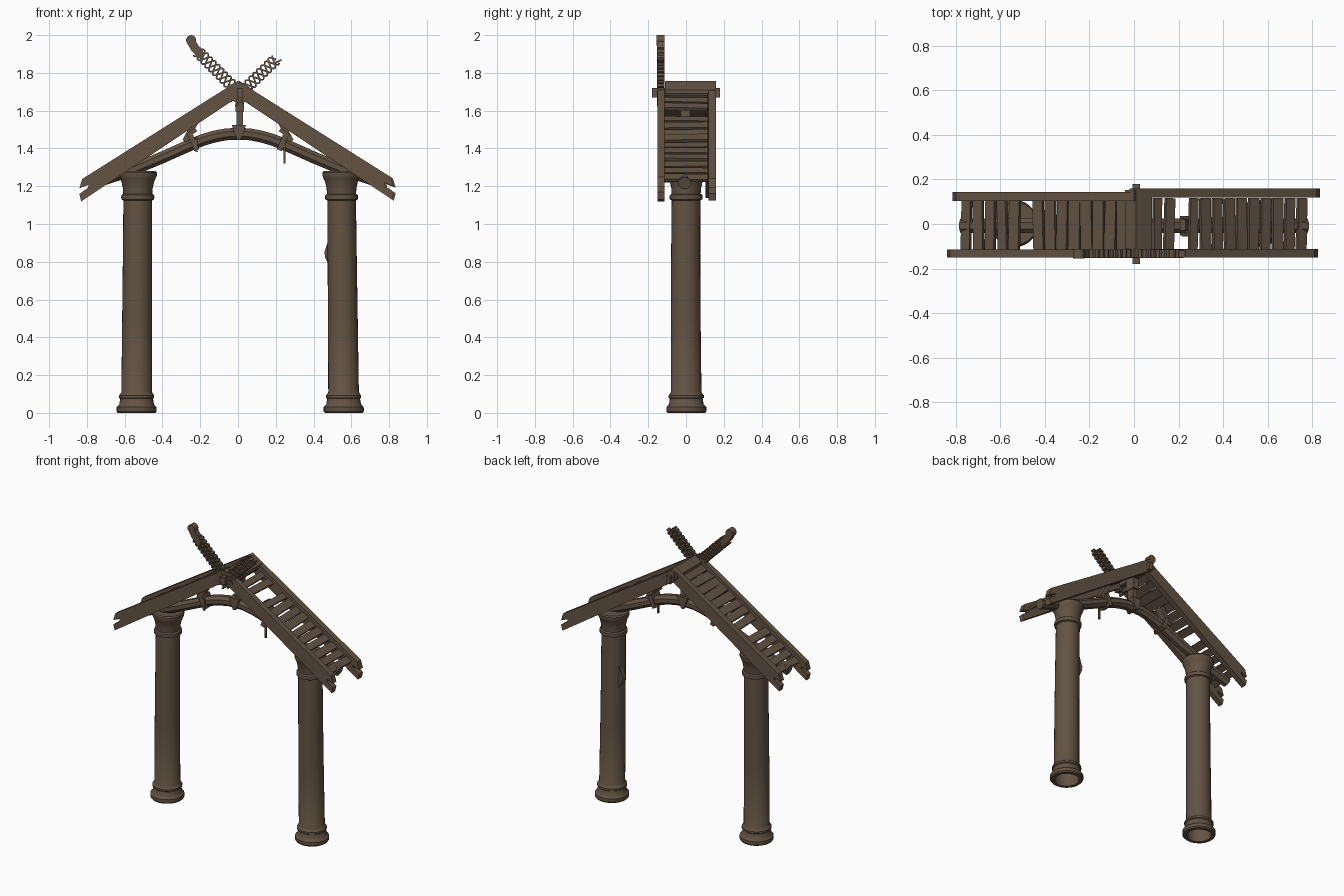
import bpy, bmesh, math, random
from mathutils import Vector, Matrix

if "Cube" in bpy.data.objects:
    bpy.data.objects.remove(bpy.data.objects["Cube"])

random.seed(4)
wood = bpy.data.materials.new("weathered_brown_wood")
wood.diffuse_color = (0.125, 0.087, 0.057, 1)
wood.use_nodes = True
wood.node_tree.nodes["Principled BSDF"].inputs["Base Color"].default_value = wood.diffuse_color


def finish(name, bm, smooth=False):
    bmesh.ops.recalc_face_normals(bm, faces=bm.faces)
    me = bpy.data.meshes.new(name)
    bm.to_mesh(me)
    bm.free()
    me.materials.append(wood)
    ob = bpy.data.objects.new(name, me)
    bpy.context.collection.objects.link(ob)
    if smooth:
        bpy.ops.object.select_all(action='DESELECT')
        ob.select_set(True)
        bpy.context.view_layer.objects.active = ob
        bpy.ops.object.shade_smooth_by_angle(angle=math.radians(35))
    return ob


def add_box(bm, c, size, tilt=0.0, yaw=0.0):
    m = (Matrix.Translation(c) @ Matrix.Rotation(tilt, 4, 'Y') @ Matrix.Rotation(yaw, 4, 'Z')
         @ Matrix.Diagonal((*size, 1)))
    bmesh.ops.create_cube(bm, size=1, matrix=m)


def box(name, c, size, tilt=0.0, yaw=0.0):
    bm = bmesh.new()
    add_box(bm, c, size, tilt, yaw)
    return finish(name, bm)


def prism(name, pts, y0, y1, y0b=None, y1b=None):
    """Extrude an x-z outline from y0 to y1."""
    bm = bmesh.new()
    f = [bm.verts.new((x, y0, z)) for x, z in pts]
    b = [bm.verts.new((x, y1, z)) for x, z in pts]
    bm.faces.new(f)
    bm.faces.new(b[::-1])
    for i in range(len(pts)):
        j = (i + 1) % len(pts)
        bm.faces.new((f[i], b[i], b[j], f[j]))
    return finish(name, bm)


def sweep(bm, path, ry, rn, n, y=0.0, phase=0.0):
    """Sweep an n-sided section along an x-z path."""
    rings = []
    for i, p in enumerate(path):
        a, b = path[max(i - 1, 0)], path[min(i + 1, len(path) - 1)]
        t = Vector((b[0] - a[0], b[1] - a[1])).normalized()
        ring = []
        for k in range(n):
            an = 2 * math.pi * k / n + phase
            u, v = rn * math.cos(an), ry * math.sin(an)
            ring.append(bm.verts.new((p[0] - t.y * u, y + v, p[1] + t.x * u)))
        rings.append(ring)
    for r, s in zip(rings, rings[1:]):
        for k in range(n):
            bm.faces.new((r[k], r[(k + 1) % n], s[(k + 1) % n], s[k]))
    bm.faces.new(rings[0])
    bm.faces.new(rings[-1][::-1])


# Columns: lathed profile, hollow underneath, slight lean
profile = [(0.078, 0.12), (0.078, 0.0), (0.1, 0.0), (0.106, 0.008), (0.106, 0.03), (0.099, 0.037),
           (0.092, 0.045), (0.087, 0.075), (0.093, 0.08), (0.093, 0.092), (0.087, 0.1),
           (0.081, 0.11), (0.079, 0.5), (0.077, 0.85), (0.076, 1.125), (0.086, 1.13),
           (0.088, 1.142), (0.086, 1.153), (0.077, 1.16), (0.079, 1.19), (0.087, 1.225),
           (0.096, 1.245), (0.1, 1.255), (0.1, 1.272), (0.094, 1.28)]


def column(name, x0, x1):
    bm = bmesh.new()
    n = 28
    rings = []
    for r, z in profile:
        cx = x0 + (x1 - x0) * z / 1.28
        cy = 0.002 - 0.004 * math.sin(z * 2.4)
        rings.append([bm.verts.new((cx + r * math.cos(2 * math.pi * k / n),
                                    cy + r * math.sin(2 * math.pi * k / n), z)) for k in range(n)])
    for r, s in zip(rings, rings[1:]):
        for k in range(n):
            bm.faces.new((r[k], r[(k + 1) % n], s[(k + 1) % n], s[k]))
    bm.faces.new(rings[-1])
    bm.faces.new(rings[0])
    return finish(name, bm, True)


column("left_column", -0.537, -0.53)
column("right_column", 0.56, 0.547)
# Splinter on the right column
prism("column_splinter", [(0.49, 0.95), (0.474, 0.9), (0.457, 0.85), (0.462, 0.82), (0.49, 0.76)],
      -0.005, 0.035)

# Arched tie beam running out under the eaves
half = [(0, 1.477), (0.06, 1.475), (0.12, 1.464), (0.18, 1.447), (0.24, 1.424),
        (0.4, 1.353), (0.57, 1.282), (0.775, 1.215)]
bm = bmesh.new()
sweep(bm, [(-x, z) for x, z in half[:0:-1]] + half, 0.036, 0.034, 8, -0.008, math.pi / 8)
finish("arch_beam", bm)

# Rafters with notched ends
for nm, s, y0, y1, e in (("front_left", -1, -0.15, -0.115, 0.84), ("front_right", 1, -0.15, -0.113, 0.825),
                         ("back_left", -1, 0.104, 0.143, 0.815), ("back_right", 1, 0.118, 0.16, 0.835)):
    top = lambda x: 1.758 - 0.63 * x
    low = lambda x: 1.672 - 0.665 * x
    mid = lambda x: 0.5 * (top(x) + low(x))
    pts = [(-0.02, 1.735), (0.0, top(0)), (e - 0.015, top(e - 0.015)), (e, top(e) - 0.04),
           (e - 0.05, mid(e - 0.05) + 0.005), (e - 0.045, mid(e - 0.045) - 0.01),
           (e, mid(e) - 0.012), (e - 0.01, low(e - 0.01)), (0, low(0)), (-0.02, 1.685)]
    prism(nm + "_rafter", [(s * x, z) for x, z in pts], y0, y1)

# Ridge pole and ridge cap
box("ridge_pole", (0.01, 0, 1.695), (0.032, 0.36, 0.05))
prism("ridge_cap", [(-0.04, 1.722), (0.008, 1.757), (0.08, 1.71), (0.08, 1.69), (0.008, 1.735),
                    (-0.04, 1.70)], -0.112, 0.153)

# Roof slats, some missing, slightly crooked
slope = math.atan(0.64)
for nm, s, skip in (("left", -1, (5,)), ("right", 1, (10,))):
    bm = bmesh.new()
    for i in range(14):
        x = 0.752 - i * 0.054
        if i in skip or x < 0.03:
            continue
        w = 0.057 if s < 0 and x < 0.42 else 0.05
        if s > 0 and x < 0.28:
            w = 0.044
        add_box(bm, (s * x, 0.0, 1.722 - 0.635 * x + random.uniform(-0.005, 0.005)),
                (w + random.uniform(-0.004, 0.004), 0.232, 0.018),
                s * slope + random.uniform(-0.06, 0.06), random.uniform(-0.035, 0.035))
    finish(nm + "_roof_slats", bm)

# King post with its flared foot
box("king_post", (0.01, -0.005, 1.59), (0.034, 0.05, 0.22))
box("king_post_head", (0.01, -0.005, 1.655), (0.045, 0.075, 0.12))
prism("king_post_foot", [(-0.032, 1.525), (0.042, 1.525), (0.03, 1.485), (0.012, 1.445),
                         (-0.004, 1.445), (-0.022, 1.485)], -0.05, 0.035)

# Side struts tied to the arch with straps
for nm, s in (("left", -1), ("right", 1)):
    box(nm + "_strut", (s * 0.25, -0.005, 1.495), (0.03, 0.05, 0.13), -s * 0.5)
    box(nm + "_arch_strap", (s * 0.235, -0.008, 1.43), (0.028, 0.086, 0.085), s * 0.4)
    box(nm + "_strap_knot", (s * 0.245, -0.045, 1.485), (0.055, 0.02, 0.022), s * 0.6)
box("left_strap_tail", (-0.22, -0.05, 1.42), (0.012, 0.012, 0.075))
box("right_strap_tail", (0.246, -0.05, 1.395), (0.011, 0.012, 0.15))


# Crossed woven horns above the front gable
def horn(name, a, b, width):
    bm = bmesh.new()
    a, b = Vector(a), Vector(b)
    t = (b - a).normalized()
    n = Vector((-t.y, t.x))
    length = (b - a).length
    steps = int(length / 0.0075)
    for k in range(3):
        path = []
        for i in range(steps + 1):
            d = length * i / steps
            p = a + t * d + n * (width / 2) * math.sin(2 * math.pi * (d / 0.085 + k / 3))
            path.append((p.x, p.y))
        sweep(bm, path, 0.027, 0.0062, 4, -0.134, math.pi / 4)
    return finish(name, bm)


horn("left_woven_horn", (0.045, 1.655), (-0.215, 1.915), 0.062)
horn("right_woven_horn", (-0.035, 1.645), (0.2, 1.872), 0.062)
# Solid curled tip of the left horn, thin broken tip of the right horn
prism("left_horn_tip", [(-0.19, 1.868), (-0.175, 1.90), (-0.21, 1.945), (-0.228, 1.975),
                        (-0.268, 1.955), (-0.245, 1.915), (-0.215, 1.885)], -0.153, -0.115)
bm = bmesh.new()
bmesh.ops.create_cone(bm, cap_ends=True, segments=14, radius1=0.027, radius2=0.027, depth=0.042,
                      matrix=Matrix.Translation((-0.248, -0.134, 1.973)) @ Matrix.Rotation(math.pi / 2, 4, 'X'))
finish("left_horn_curl", bm, True)
prism("right_horn_tip", [(0.195, 1.845), (0.232, 1.866), (0.23, 1.873), (0.192, 1.856)], -0.15, -0.118)
